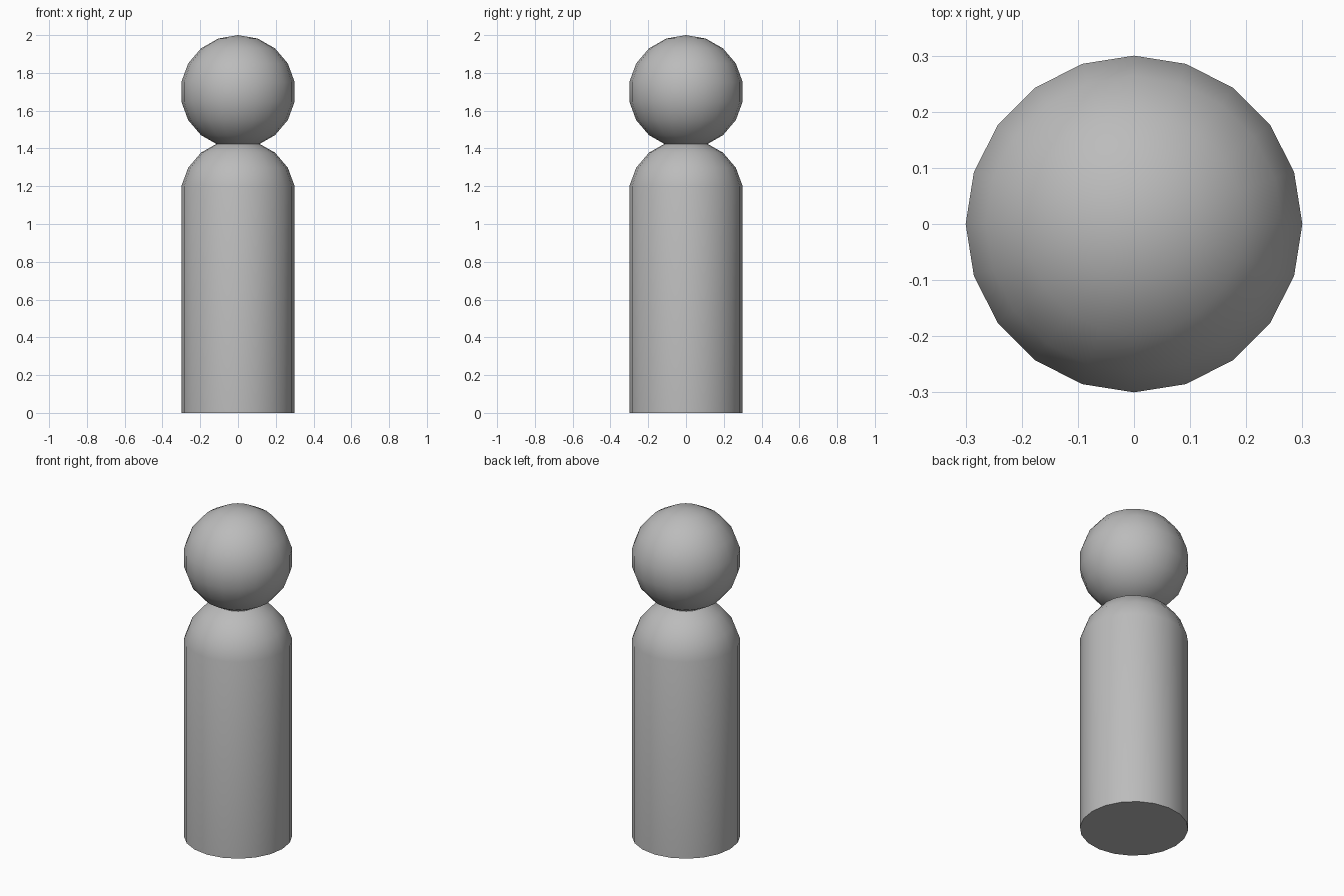
import bpy
import bmesh
from math import sin, cos, pi

SIDES = 20
BANDS = 9        # odd count, so the widest band stands upright
RADIUS = 0.3
HEAD_Z = 1.7
SHOULDER_Z = 1.2

cube = bpy.data.objects.get("Cube")
if cube:
    bpy.data.objects.remove(cube, do_unlink=True)

# Single grey material
GREY = (0.5, 0.5, 0.5, 1.0)
grey = bpy.data.materials.new("plain_grey")
grey.use_nodes = True
grey.diffuse_color = GREY
for node in grey.node_tree.nodes:
    if node.type == 'BSDF_PRINCIPLED':
        node.inputs["Base Color"].default_value = GREY


def lathe(name, profile):
    """Turn (radius, height) points, listed bottom to top, about the z axis."""
    bm = bmesh.new()
    rings = []
    for r, z in profile:
        count = SIDES if r > 0.001 else 1
        rings.append([bm.verts.new((r * cos(2 * pi * i / SIDES),
                                    r * sin(2 * pi * i / SIDES), z))
                      for i in range(count)])
    for low, high in zip(rings, rings[1:]):
        for i in range(SIDES):
            j = (i + 1) % SIDES
            if len(low) == 1:
                bm.faces.new((low[0], high[j], high[i]))
            elif len(high) == 1:
                bm.faces.new((low[i], low[j], high[0]))
            else:
                bm.faces.new((low[i], low[j], high[j], high[i]))
    if len(rings[0]) > 1:
        bm.faces.new(rings[0])
    bmesh.ops.recalc_face_normals(bm, faces=bm.faces)
    mesh = bpy.data.meshes.new(name)
    bm.to_mesh(mesh)
    bm.free()
    mesh.materials.append(grey)
    obj = bpy.data.objects.new(name, mesh)
    bpy.context.collection.objects.link(obj)
    bpy.ops.object.select_all(action='DESELECT')
    obj.select_set(True)
    bpy.context.view_layer.objects.active = obj
    bpy.ops.object.shade_smooth_by_angle(angle=pi / 4)
    return obj


# Ball outline, bottom to top, widened so its upright band has full radius
widen = 1 / cos(pi / BANDS / 2)
ball = [(RADIUS * widen * sin(pi * k / BANDS), -RADIUS * cos(pi * k / BANDS))
        for k in range(BANDS + 1)]

# Head
lathe("head", [(r, HEAD_Z + z) for r, z in ball])

# Body: flat base, straight sides, upper half of the ball as shoulders
dome = ball[(BANDS + 1) // 2:]
lift = SHOULDER_Z - dome[0][1]
lathe("body", [(RADIUS, 0)] + [(r, z + lift) for r, z in dome])
